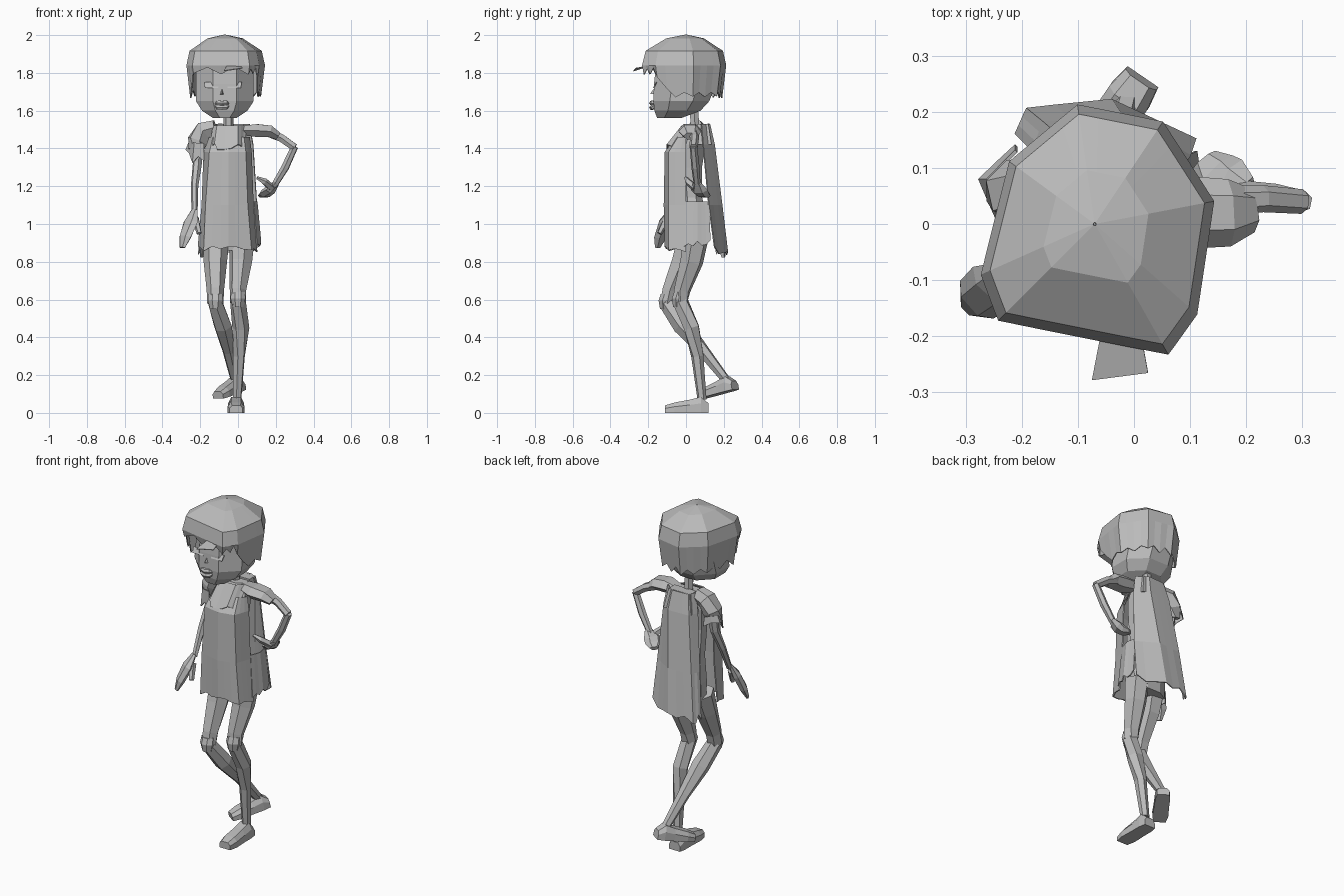
import bpy, math, random
from mathutils import Vector, Matrix

random.seed(4)
cube = bpy.data.objects.get("Cube")
if cube:
    bpy.data.objects.remove(cube, do_unlink=True)

grey = bpy.data.materials.new("plain_grey")
grey.use_nodes = True
grey.diffuse_color = (0.5, 0.5, 0.5, 1)
grey.node_tree.nodes["Principled BSDF"].inputs["Base Color"].default_value = grey.diffuse_color


def build(name, verts, faces, thick=0):
    me = bpy.data.meshes.new(name)
    me.from_pydata(verts, [], faces)
    me.materials.append(grey)
    ob = bpy.data.objects.new(name, me)
    bpy.context.collection.objects.link(ob)
    if thick:
        mod = ob.modifiers.new("Thickness", "SOLIDIFY")
        mod.thickness, mod.offset = thick, 0
    return ob


def bridge(rows, n, closed):
    """Quads joining consecutive rows of n points."""
    return [(r * n + i, r * n + (i + 1) % n, (r + 1) * n + (i + 1) % n, (r + 1) * n + i)
            for r in range(rows - 1) for i in range(n if closed else n - 1)]


def solid(name, rings):
    """Capped skin through rings of equal point count."""
    n = len(rings[0])
    caps = [tuple(reversed(range(n))), tuple(range((len(rings) - 1) * n, len(rings) * n))]
    return build(name, [p for r in rings for p in r], bridge(len(rings), n, True) + caps)


def stack(name, levels, n=8):
    """Solid from horizontal ovals (x, y, z, rx, ry)."""
    turn = math.pi / n
    return solid(name, [[(x + rx * math.cos(turn * (2 * i + 1)), y + ry * math.sin(turn * (2 * i + 1)), z)
                         for i in range(n)] for x, y, z, rx, ry in levels])


def limb(name, path, n=6, flat=1):
    """Faceted tube along points (x, y, z, radius)."""
    pts = [Vector(p[:3]) for p in path]
    rings = []
    for k, p in enumerate(pts):
        d = pts[min(k + 1, len(pts) - 1)] - pts[max(k - 1, 0)]
        q = d.to_track_quat("Z", "Y")
        r = path[k][3]
        rings.append([p + q @ Vector((r * math.cos(math.tau * i / n), r * flat * math.sin(math.tau * i / n), 0))
                      for i in range(n)])
    return solid(name, rings)


def sheet(name, rows, ragged=0.02, split=3):
    """Thin cloth through rows of (z, [(x, y), ...]) with a torn lower hem."""
    verts = []
    for k, (z, line) in enumerate(rows):
        fine = [Vector(a).lerp(Vector(b), s / split) for a, b in zip(line, line[1:]) for s in range(split)]
        fine.append(Vector(line[-1]))
        for p in fine:
            drop = random.uniform(-ragged, ragged) if k == len(rows) - 1 else 0
            verts.append((p.x, p.y, z + drop))
    return build(name, verts, bridge(len(rows), len(fine), False), 0.006)


def shoe(name, ankle, yaw, pitch, size):
    """Low shoe: side profile (forward, half width, height) skinned from heel to toe."""
    m = Matrix.Translation(ankle) @ Matrix.Rotation(yaw, 4, "Z") @ Matrix.Rotation(pitch, 4, "X")
    spans = [(-.04, .035, .05), (0, .042, .085), (.06, .042, .07), (.14, .045, .055), (.19, .035, .04)]
    return solid(name, [[m @ (Vector((x * w, -f, z)) * size) for x, z in
                         ((-1, 0), (1, 0), (1, h * .6), (.6, h), (-.6, h), (-1, h * .6))] for f, w, h in spans])


# Hair: faceted cap with a torn hem that is short over the face
outline = [(.14, .04), (.05, .18), (-.1, .21), (-.22, .11), (-.27, -.09), (-.24, -.17), (.06, -.23), (.11, -.16)]
mid = Vector((-.07, 0))
rim = [Vector(a).lerp(Vector(b), s / 4) for a, b in zip(outline, outline[1:] + outline[:1]) for s in range(4)]
rings = []
for z, scale in ((2, .01), (1.98, .45), (1.915, .92), (1.84, 1)):
    rings += [(*(mid + (p - mid) * scale), z) for p in rim]
for i, p in enumerate(rim):
    front = min(max((-.1 - p.y) / .07, 0), 1)
    z = 1.685 + .125 * front + (.025 if i % 2 else -.02) * random.uniform(.4, 1)
    rings.append((*(mid + (p - mid) * (.9 + .06 * front)), z))
build("hair", rings, bridge(5, len(rim), True), 0.006)

# Stray fringe lock
build("fringe_lock", [(-.06, -.2, 1.835), (.015, -.21, 1.835), (.025, -.265, 1.825), (-.075, -.278, 1.81)],
      [(0, 1, 2, 3)], .004)

# Head, jaw slanting down to the chin
stack("head", [(-.07, -.09, 1.56, .065, .068), (-.07, -.045, 1.6, .13, .132), (-.07, -.025, 1.65, .165, .16),
               (-.07, -.005, 1.74, .165, .178), (-.07, 0, 1.86, .165, .17)])
build("nose", [(-.1, -.16, 1.685), (-.07, -.16, 1.685), (-.085, -.16, 1.73), (-.085, -.19, 1.69)],
      [(0, 1, 3), (1, 2, 3), (2, 0, 3), (0, 2, 1)])
for name, z in (("upper_lip", 1.642), ("lower_lip", 1.618)):
    limb(name, [(-.13, -.155, 1.632, .003), (-.105, -.175, z, .014), (-.085, -.182, z - .002, .013),
                (-.065, -.175, z, .014), (-.04, -.155, 1.632, .003)])
for x in (-.14, -.02):
    build("closed_eyelid", [(x - .04, -.155, 1.75), (x + .04, -.155, 1.75), (x + .035, -.172, 1.72), (x - .035, -.172, 1.72)],
          [(0, 1, 2, 3)], .005)

# Neck, torso and hips
limb("neck", [(-.05, .05, 1.48, .028), (-.05, .04, 1.64, .024)])
stack("torso", [(-.05, .05, .86, .11, .06), (-.04, .05, 1.0, .12, .075), (-.05, .03, 1.14, .085, .06),
                (-.05, .02, 1.3, .09, .07), (-.05, .03, 1.42, .1, .08), (-.05, .05, 1.52, .085, .055)])
stack("back_yoke", [(-.04, .1, 1.42, .13, .05), (-.04, .09, 1.53, .1, .04)], 4)

# Dress: front and back panels open at the sides
sheet("dress_front", [
    (1.46, [(-.15, .0), (-.13, -.04), (-.05, -.06), (.03, -.04), (.06, .0)]),
    (1.38, [(-.18, .01), (-.15, -.09), (-.05, -.11), (.04, -.09), (.07, .0)]),
    (1.1, [(-.19, .01), (-.17, -.09), (-.05, -.115), (.05, -.09), (.08, .0)]),
    (.865, [(-.21, .01), (-.18, -.09), (-.05, -.11), (.07, -.09), (.1, .0)])])
sheet("dress_back", [
    (1.53, [(-.12, .08), (-.1, .12), (.0, .125), (.06, .08)]),
    (1.42, [(-.14, .09), (-.12, .145), (.01, .15), (.08, .09)]),
    (1.1, [(-.18, .13), (-.16, .18), (-.02, .19), (.1, .12)]),
    (.85, [(-.21, .16), (-.19, .205), (-.04, .22), (.11, .15)])], .03)
sheet("torn_side", [(1.12, [(.08, .0), (.1, .06), (.09, .12)]), (.9, [(.1, -.01), (.12, .06), (.11, .13)])], .03)

# Torn collar
sheet("collar", [(1.52, [(-.13, .02), (-.1, -.02), (.0, -.02), (.04, .02)]),
                 (1.41, [(-.15, -.05), (-.11, -.1), (.0, -.1), (.04, -.05)])], .02)

# Puffed sleeves
limb("left_sleeve", [(.02, .04, 1.495, .045), (.1, .02, 1.495, .065), (.17, .02, 1.49, .06), (.21, .025, 1.465, .04)], 6, .6)
limb("right_sleeve", [(-.12, .05, 1.51, .045), (-.18, .06, 1.495, .055), (-.215, .06, 1.44, .055), (-.225, .05, 1.39, .04)])
sheet("right_sleeve_hem", [(1.43, [(-.18, -.01), (-.23, .0), (-.26, .08), (-.21, .13)]),
                           (1.36, [(-.18, -.01), (-.24, .0), (-.275, .08), (-.21, .14)])], .04, 2)

# Bent arm with the hand on the hip
limb("left_upper_arm", [(.15, .04, 1.49, .028), (.23, .045, 1.455, .024), (.3, .04, 1.405, .022)])
limb("left_forearm", [(.3, .04, 1.41, .02), (.25, .05, 1.3, .022), (.19, .06, 1.2, .018)])
limb("left_hand", [(.205, .06, 1.215, .025), (.17, .07, 1.18, .05), (.145, .09, 1.16, .045), (.125, .115, 1.15, .025)], 6, .5)
limb("left_thumb", [(.18, .05, 1.19, .02), (.14, .01, 1.225, .018), (.1, .0, 1.245, .008)], 5)

# Hanging arm
limb("right_arm", [(-.21, .06, 1.45, .028), (-.215, .04, 1.32, .025), (-.23, -.01, 1.2, .02), (-.23, -.075, 1.06, .016)])
limb("right_hand", [(-.23, -.08, 1.075, .02), (-.25, -.11, 1.01, .05), (-.28, -.135, .93, .045), (-.295, -.15, .875, .02)], 6, .5)
limb("right_thumb", [(-.225, -.1, 1.03, .02), (-.205, -.14, .95, .014)], 5)

# Legs: left carries the weight, right trails behind
legs = {
    "left": [(.02, .05, .92, .07), (.015, .03, .8, .062), (0, -.02, .65, .045), (0, -.03, .59, .043),
             (.015, .03, .45, .045), (.005, .06, .3, .033), (-.005, .085, .07, .024)],
    "right": [(-.115, .02, .92, .07), (-.12, -.02, .8, .062), (-.12, -.085, .65, .046), (-.12, -.1, .58, .043),
              (-.08, -.02, .46, .05), (-.05, .09, .33, .034), (-.015, .215, .17, .024)]}
for side, path in legs.items():
    limb(side + "_thigh", path[:4])
    limb(side + "_calf", path[3:])
    x, y, z, r = path[3]
    stack(side + "_kneecap", [(x, y - .01, z - .03, .03, .03), (x, y - .01, z + .015, .043, .038), (x, y, z + .05, .04, .036)])
shoe("left_shoe", (-.01, .08, 0), 0, 0, 1)
shoe("right_shoe", (-.005, .232, .115), -.6, .22, .95)
